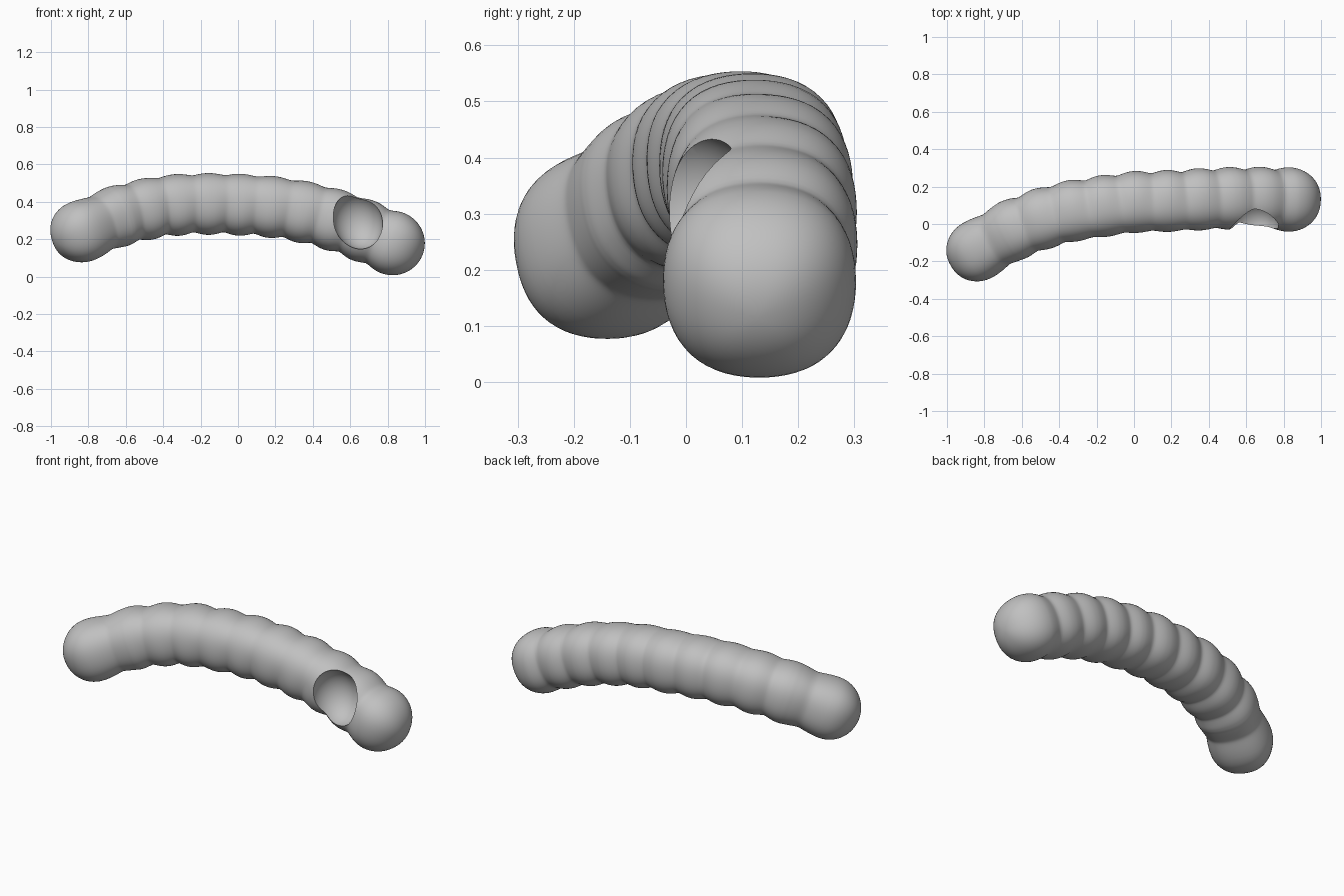
import bpy, bmesh, math
from mathutils import Vector

old = bpy.data.objects.get("Cube")
if old:
    bpy.data.objects.remove(old, do_unlink=True)

grey = bpy.data.materials.new("plain grey")
grey.use_nodes = True
grey.diffuse_color = (0.53, 0.53, 0.53, 1)
grey.node_tree.nodes["Principled BSDF"].inputs["Base Color"].default_value = (0.53, 0.53, 0.53, 1)

# Centre line of the body, from one rounded end to the other
PATH = [Vector(p) for p in (
    (-.835, -.14, .242), (-.72, -.072, .292), (-.6, -.012, .335), (-.4, .055, .376),
    (-.2, .09, .388), (0, .117, .385), (.2, .124, .37), (.4, .134, .334),
    (.6, .138, .274), (.825, .131, .18))]
BUMPS = 10
SIDES = 64


def spline(points, steps):
    ext = [2 * points[0] - points[1]] + points + [2 * points[-1] - points[-2]]
    out = []
    for a, b, c, d in zip(ext, ext[1:], ext[2:], ext[3:]):
        for i in range(steps):
            t = i / steps
            out.append(b + (c - a) * t / 2 + (a - 2.5 * b + 2 * c - d / 2) * t**2
                       + (1.5 * (b - c) + (d - a) / 2) * t**3)
    return out + [points[-1]]


def rib_radius(u, angle):
    """Four-lobed beads with soft grooves, shallower on the upper front."""
    phase = u - min(.3 * u, .04 * (1 - u))
    wave = math.sqrt(math.cos(math.pi * BUMPS * phase)**2 + .03)
    calm = max(0, math.cos(angle - math.radians(140)))**2 * math.sin(math.pi * u)
    groove = .018 * (1 - .7 * calm)
    lobes = .004 * (1 - math.cos(4 * angle))
    return .165 + .007 * u**6 + lobes - groove * (1 - min(wave, 1))


# Sample the line and measure its length
line = spline(PATH, 20)
dist = [0]
for a, b in zip(line, line[1:]):
    dist.append(dist[-1] + (b - a).length)
rings = []
for i, p in enumerate(line):
    tangent = (line[min(i + 1, len(line) - 1)] - line[max(i - 1, 0)]).normalized()
    rings.append((p, tangent, dist[i] / dist[-1], 1))

# Rounded ends
caps = [math.radians(a) for a in range(6, 90, 6)]
p, t, u, _ = rings[0]
start = [(p - t * .167 * math.sin(a), t, u, math.cos(a)) for a in reversed(caps)]
q, s, v, _ = rings[-1]
end = [(q + s * .174 * math.sin(a), s, v, math.cos(a)) for a in caps]
rings = start + rings + end

# Ribbed body
bm = bmesh.new()
loops = []
for centre, tan, u, scale in rings:
    up = (Vector((0, 0, 1)) - tan * tan.z).normalized()
    side = up.cross(tan)
    loop = []
    for k in range(SIDES):
        ang = math.tau * k / SIDES
        # side points to the back, so the upper front lies past a quarter turn
        r = rib_radius(u, math.pi - ang if side.y < 0 else ang) * scale
        loop.append(bm.verts.new(centre + side * math.cos(ang) * r + up * math.sin(ang) * r))
    loops.append(loop)
for a, b in zip(loops, loops[1:]):
    for k in range(SIDES):
        n = (k + 1) % SIDES
        bm.faces.new((a[k], a[n], b[n], b[k]))
for loop, tip in ((loops[0], p - t * .167), (loops[-1], q + s * .174)):
    pole = bm.verts.new(tip)
    for k in range(SIDES):
        bm.faces.new((loop[k], loop[(k + 1) % SIDES], pole))
bmesh.ops.recalc_face_normals(bm, faces=bm.faces)
mesh = bpy.data.meshes.new("ribbed_body")
bm.to_mesh(mesh)
bm.free()
body = bpy.data.objects.new("ribbed_body", mesh)
bpy.context.collection.objects.link(body)
mesh.materials.append(grey)

# Hollow scooped out of the front near the left end
bpy.ops.mesh.primitive_uv_sphere_add(segments=48, ring_count=24, radius=1, location=(.64, -.005, .3))
cutter = bpy.context.object
cutter.name = "hollow_cutter"
cutter.scale = (.13, .135, .155)
cutter.rotation_euler = (0, math.radians(-20), 0)
cutter.data.materials.append(grey)
cutter.hide_render = True
scoop = body.modifiers.new("hollow", 'BOOLEAN')
scoop.operation = 'DIFFERENCE'
scoop.solver = 'EXACT'
scoop.object = cutter

bpy.ops.object.select_all(action='DESELECT')
body.select_set(True)
bpy.context.view_layer.objects.active = body
bpy.ops.object.modifier_apply(modifier="hollow")
bpy.data.objects.remove(cutter, do_unlink=True)
bpy.ops.object.shade_smooth_by_angle(angle=math.radians(40))
